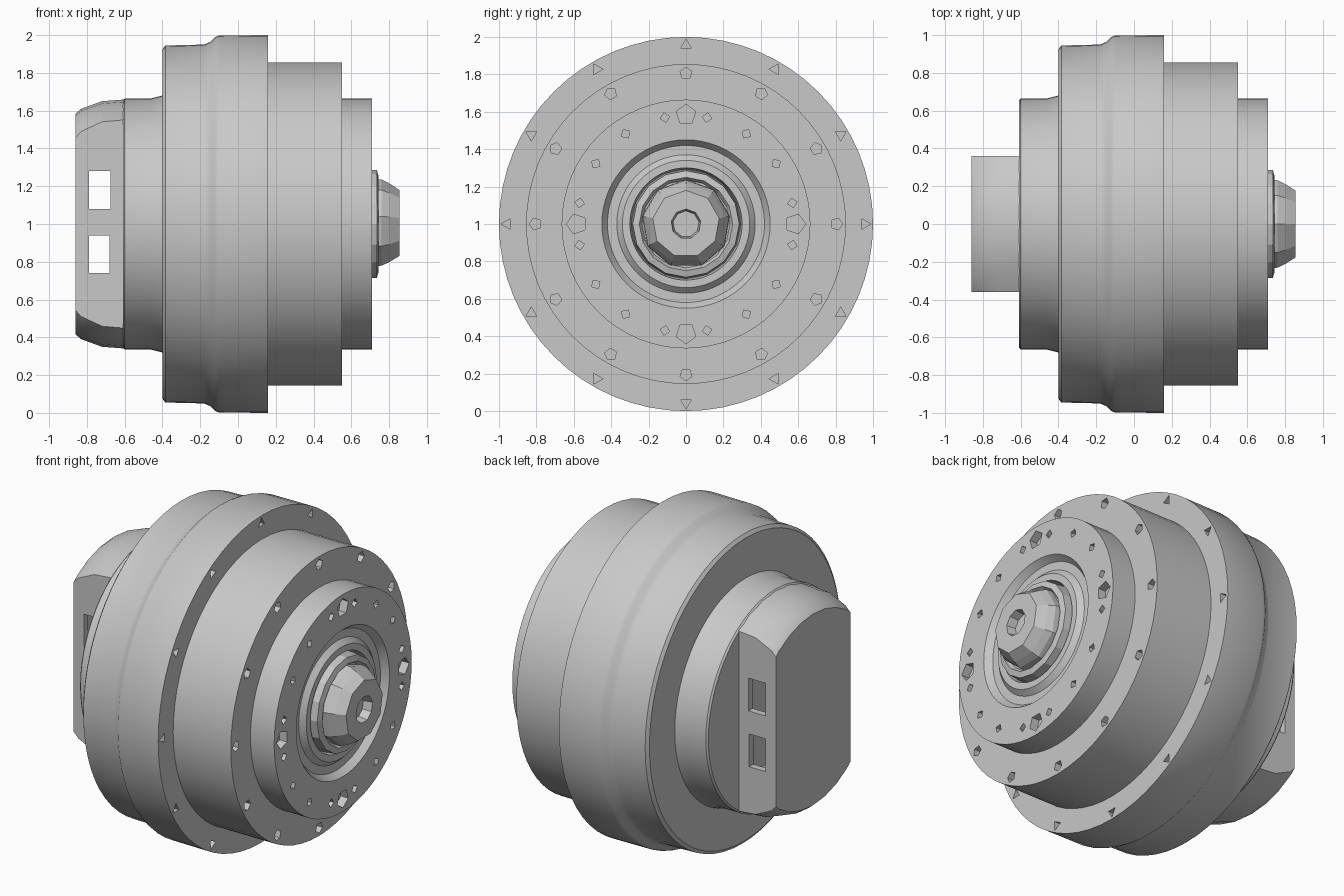
import bpy, bmesh
from math import cos, sin, pi, radians
from mathutils import Matrix

if "Cube" in bpy.data.objects:
    bpy.data.objects.remove(bpy.data.objects["Cube"])

grey = bpy.data.materials.new("metal grey")
COLOUR = (0.58, 0.58, 0.58, 1)
grey.diffuse_color = COLOUR
grey.use_nodes = True
grey.node_tree.nodes["Principled BSDF"].inputs["Base Color"].default_value = COLOUR


def finish(bm, name):
    bmesh.ops.recalc_face_normals(bm, faces=bm.faces)
    mesh = bpy.data.meshes.new(name)
    bm.to_mesh(mesh)
    bm.free()
    mesh.materials.append(grey)
    ob = bpy.data.objects.new(name, mesh)
    bpy.context.collection.objects.link(ob)
    return ob


def lathe(name, profile, sides):
    """Closed solid turned about the shaft axis from (x, radius) points."""
    bm = bmesh.new()
    rings = [[bm.verts.new((x, r * sin(2 * pi * i / sides), 1 + r * cos(2 * pi * i / sides)))
              for i in range(sides)] for x, r in profile]
    for a, b in zip(rings, rings[1:]):
        for i in range(sides):
            j = (i + 1) % sides
            bm.faces.new((a[i], a[j], b[j], b[i]))
    bm.faces.new(rings[0])
    bm.faces.new(rings[-1])
    return finish(bm, name)


def boxes(name, spans):
    bm = bmesh.new()
    for lo, hi in spans:
        size = [h - l for l, h in zip(lo, hi)]
        mid = [(h + l) / 2 for l, h in zip(lo, hi)]
        bmesh.ops.create_cube(bm, size=1, matrix=Matrix.Translation(mid) @ Matrix.Diagonal((*size, 1)))
    return finish(bm, name)


def hole_ring(bm, x, radius, count, size, sides, start=0.0, depth=0.05):
    """Blind holes sunk into a face at x, spaced evenly round the axis."""
    for i in range(count):
        a = radians(start) + 2 * pi * i / count
        place = (Matrix.Translation((x, radius * cos(a), 1 + radius * sin(a)))
                 @ Matrix.Rotation(a, 4, 'X') @ Matrix.Rotation(pi / 2, 4, 'Y'))
        bmesh.ops.create_cone(bm, cap_ends=True, segments=sides, radius1=size, radius2=size,
                              depth=2 * depth, matrix=place)


def cut(ob, tool, operation='DIFFERENCE'):
    mod = ob.modifiers.new("cut", 'BOOLEAN')
    mod.object, mod.operation, mod.solver = tool, operation, 'EXACT'
    bpy.context.view_layer.objects.active = ob
    bpy.ops.object.modifier_apply(modifier=mod.name)
    bpy.data.objects.remove(tool)


def smooth(ob, angle=30):
    bpy.ops.object.select_all(action='DESELECT')
    ob.select_set(True)
    bpy.context.view_layer.objects.active = ob
    bpy.ops.object.shade_smooth_by_angle(angle=radians(angle))


# Stepped housing with a dished front face
housing = lathe("stepped_housing", [
    (-0.61, 0.655), (-0.60, 0.665), (-0.46, 0.665), (-0.40, 0.68),
    (-0.40, 0.925), (-0.385, 0.945), (-0.18, 0.95), (-0.145, 0.965), (-0.12, 0.99), (-0.10, 0.998),
    (0.16, 1.0), (0.16, 0.855), (0.55, 0.855),
    (0.55, 0.665), (0.71, 0.665), (0.71, 0.45),
    (0.67, 0.42), (0.67, 0.37), (0.70, 0.34), (0.70, 0.30), (0.64, 0.29)], 64)

# Bolt holes on the three front steps
bm = bmesh.new()
hole_ring(bm, 0.16, 0.955, 12, 0.033, 3)
hole_ring(bm, 0.55, 0.805, 12, 0.033, 5)
hole_ring(bm, 0.71, 0.58, 16, 0.026, 4, start=11.25)
hole_ring(bm, 0.71, 0.585, 4, 0.055, 5)
cut(housing, finish(bm, "bolt_hole_cutter"))
smooth(housing)

# Collar and faceted shaft hub
collar = lathe("shaft_collar", [
    (0.62, 0.295), (0.735, 0.285), (0.745, 0.25), (0.72, 0.235), (0.72, 0.1)], 16)
hub = lathe("shaft_hub", [
    (0.66, 0.24), (0.76, 0.235), (0.80, 0.215), (0.855, 0.18), (0.855, 0.08), (0.80, 0.07)], 9)

# Rear connector block: rounded ends, flat sides, hollow with side windows
block = lathe("connector_block", [
    (-0.86, 0.585), (-0.83, 0.61), (-0.72, 0.65), (-0.59, 0.66)], 32)
cut(block, boxes("slab", [((-1, -0.36, 0), (0, 0.36, 2))]), 'INTERSECT')
cut(block, boxes("cavity", [((-0.82, -0.32, 0.65), (-0.63, 0.32, 1.36))]))
cut(block, boxes("window_cutter", [
    ((-0.79, -0.5, 1.08), (-0.675, 0.5, 1.28)),
    ((-0.79, -0.5, 0.74), (-0.68, 0.5, 0.94))]))
smooth(block, 20)
